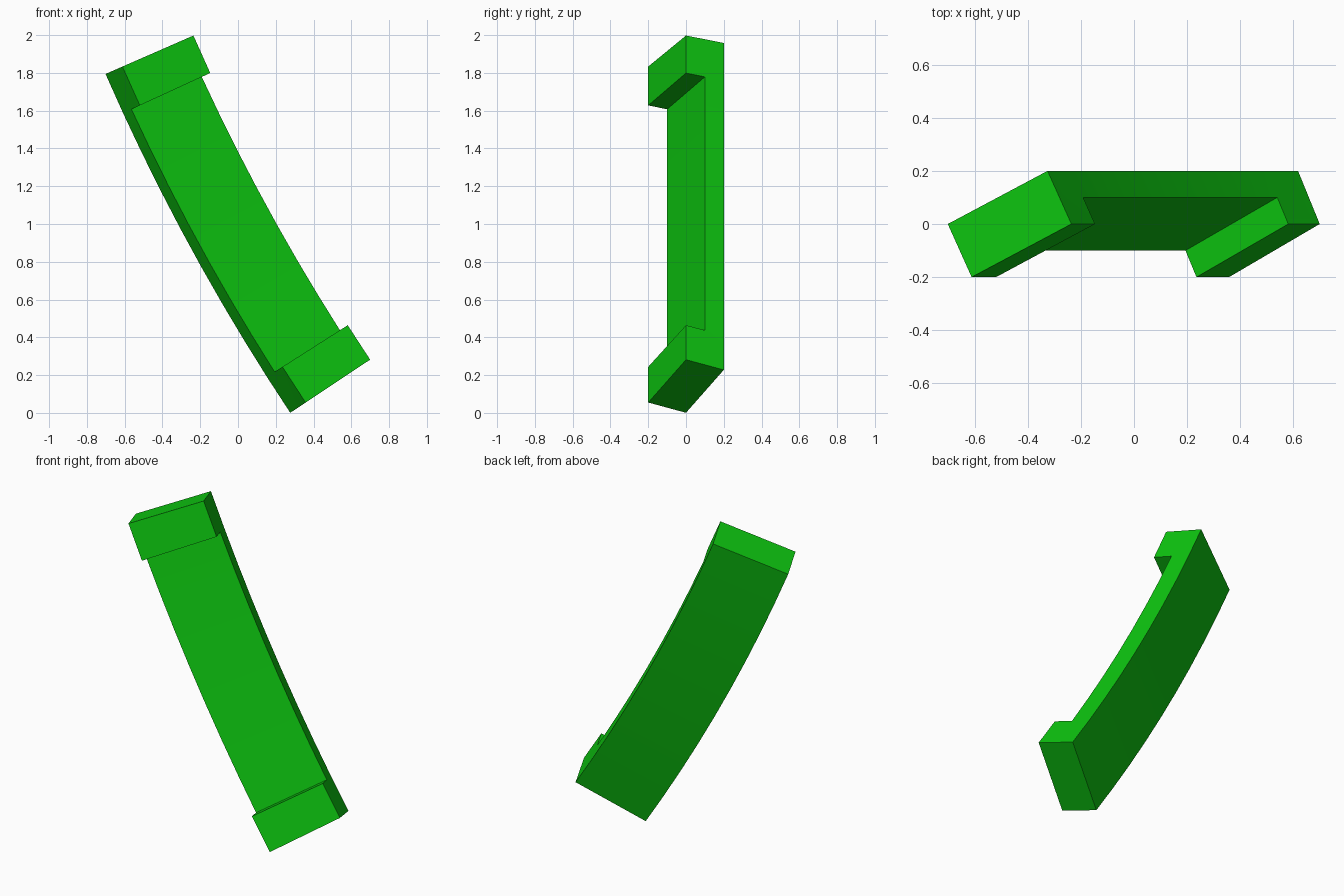
import bpy, bmesh, math
from mathutils import Vector

cube = bpy.data.objects.get("Cube")
if cube:
    bpy.data.objects.remove(cube, do_unlink=True)

# One flat green
green = bpy.data.materials.new("bright green")
green.use_nodes = True
colour = (0.004, 0.56, 0.005, 1)
green.diffuse_color = colour
green.node_tree.nodes["Principled BSDF"].inputs["Base Color"].default_value = colour

# Shallow arc, bent about an axis parallel to y
RADIUS, SEGMENTS = 11.72, 9
MID, HALF = math.radians(28.6), math.radians(5)
reach = RADIUS * math.cos(HALF)
CENTRE = Vector((-0.2125 + reach * math.cos(MID), 0, 0.8975 + reach * math.sin(MID)))


def inward(angle):
    return Vector((math.cos(angle), 0, math.sin(angle)))


def on_arc(angle, depth, y):
    return CENTRE - inward(angle) * (RADIUS - depth) + Vector((0, y, 0))


# Slanted bar section: (distance inward from the outer arc, y)
SECTION = [(0.0, 0.0), (0.049, -0.1), (0.459, 0.1), (0.41, 0.2)]

bm = bmesh.new()
rings = []
for i in range(SEGMENTS + 1):
    angle = MID - HALF + 2 * HALF * i / SEGMENTS
    rings.append([bm.verts.new(on_arc(angle, d, y)) for d, y in SECTION])

# Sweep the bar, keeping its front face at each end
hook_faces = []
for i, (a, b) in enumerate(zip(rings, rings[1:])):
    for k in range(4):
        n = (k + 1) % 4
        face = bm.faces.new((a[k], a[n], b[n], b[k]))
        if k == 1 and i in (0, SEGMENTS - 1):
            hook_faces.append(face)
bm.faces.new(rings[0])
bm.faces.new(rings[-1])
bmesh.ops.recalc_face_normals(bm, faces=bm.faces)

# Pull the end blocks forward along the slant of the section
hooks = bmesh.ops.extrude_discrete_faces(bm, faces=hook_faces)["faces"]
for face in hooks:
    for v in face.verts:
        to_centre = CENTRE - v.co
        to_centre.y = 0
        v.co += to_centre.normalized() * 0.049 + Vector((0, -0.1, 0))

bmesh.ops.remove_doubles(bm, verts=bm.verts, dist=0.0001)
bmesh.ops.recalc_face_normals(bm, faces=bm.faces)
mesh = bpy.data.meshes.new("curved_bracket")
bm.to_mesh(mesh)
bm.free()
mesh.materials.append(green)
bracket = bpy.data.objects.new("curved_bracket", mesh)
bpy.context.collection.objects.link(bracket)

# Smooth along the bend, sharp at the corners
bpy.ops.object.select_all(action='DESELECT')
bracket.select_set(True)
bpy.context.view_layer.objects.active = bracket
bpy.ops.object.shade_smooth_by_angle(angle=math.radians(20))
